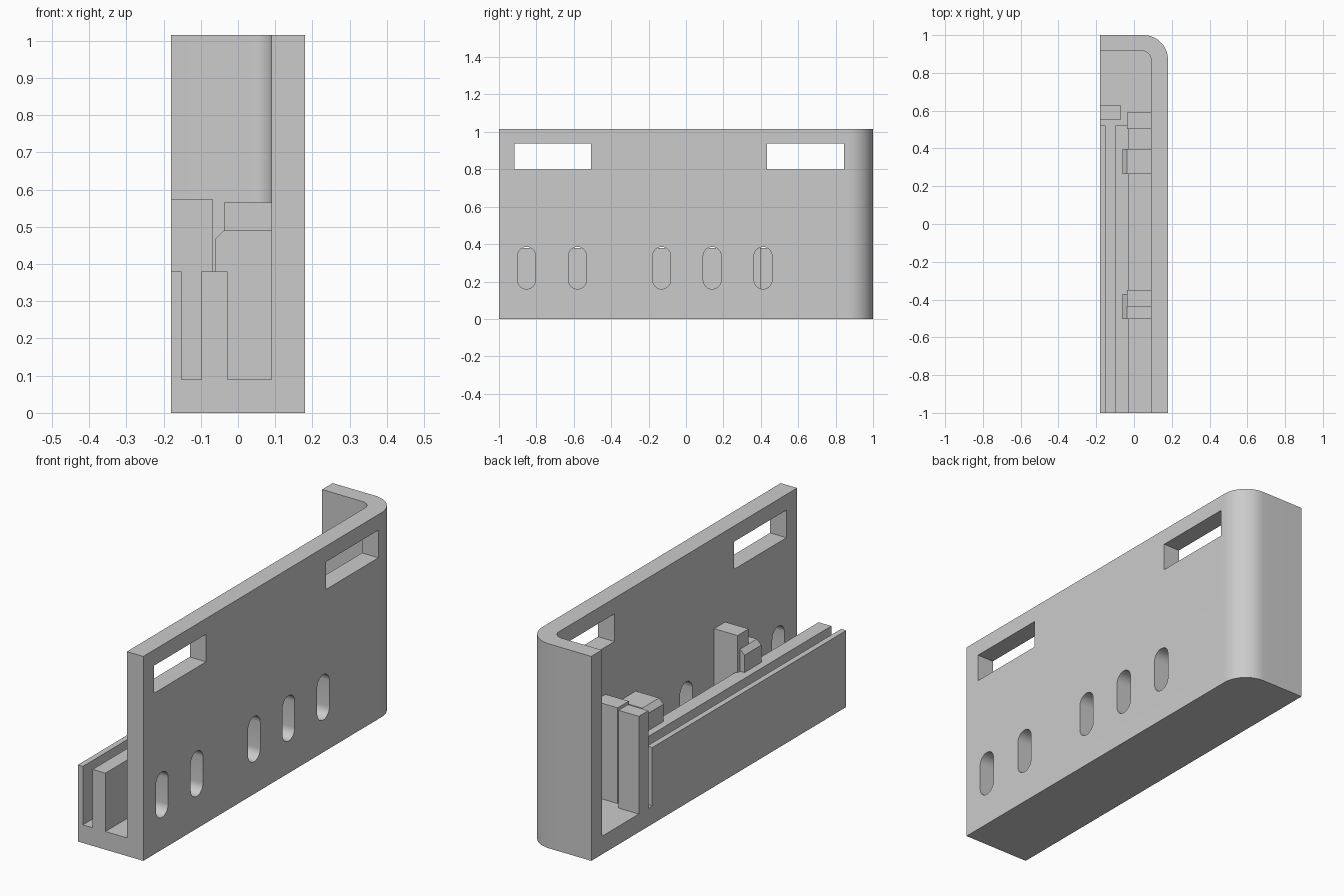
import bpy
import bmesh
from math import cos, sin, pi, radians

cube = bpy.data.objects.get("Cube")
if cube:
    bpy.data.objects.remove(cube, do_unlink=True)

grey = bpy.data.materials.new("light grey")
grey.use_nodes = True
grey.diffuse_color = (0.6, 0.6, 0.6, 1)
grey.node_tree.nodes["Principled BSDF"].inputs["Base Color"].default_value = (0.6, 0.6, 0.6, 1)

FLOOR, TOP = 0.09, 1.015
LEFT, RIGHT, WALL = -0.18, 0.18, 0.09


def prism(name, profile, lo, hi, place):
    """Extrude a 2D profile from lo to hi; place maps (a, b, depth) to xyz."""
    bm = bmesh.new()
    ends = [[bm.verts.new(place(a, b, d)) for a, b in profile] for d in (lo, hi)]
    for ring in ends:
        bm.faces.new(ring)
    n = len(profile)
    for i in range(n):
        j = (i + 1) % n
        bm.faces.new((ends[0][i], ends[0][j], ends[1][j], ends[1][i]))
    bmesh.ops.recalc_face_normals(bm, faces=bm.faces)
    mesh = bpy.data.meshes.new(name)
    bm.to_mesh(mesh)
    bm.free()
    mesh.materials.append(grey)
    obj = bpy.data.objects.new(name, mesh)
    bpy.context.collection.objects.link(obj)
    return obj


def along_x(a, b, d):
    return (d, a, b)


def along_y(a, b, d):
    return (a, d, b)


def along_z(a, b, d):
    return (a, b, d)


def box(name, x, y, z):
    return prism(name, [(x[0], y[0]), (x[1], y[0]), (x[1], y[1]), (x[0], y[1])], z[0], z[1], along_z)


def arc(cx, cy, r, start, end, steps=16):
    angles = [start + (end - start) * i / steps for i in range(steps + 1)]
    return [(cx + r * cos(t), cy + r * sin(t)) for t in angles]


def rounded_plan(x0, x1, y0, y1, r):
    """Rectangle with its back left corner rounded."""
    return [(x0, y0), (x1, y0)] + arc(x1 - r, y1 - r, r, 0, pi / 2) + [(x0, y1)]


def cut(target, cutter):
    cutter.hide_render = True
    mod = target.modifiers.new("cut", "BOOLEAN")
    mod.operation = "DIFFERENCE"
    mod.solver = "EXACT"
    mod.object = cutter
    bpy.context.view_layer.objects.active = target
    bpy.ops.object.modifier_apply(modifier=mod.name)
    bpy.data.objects.remove(cutter, do_unlink=True)


# Housing: floor, tall side wall and back wall with a rounded corner
housing = prism("housing", rounded_plan(LEFT, RIGHT, -1, 1, 0.13), 0, TOP, along_z)
cut(housing, prism("cavity_cutter", rounded_plan(-0.4, WALL, -1.2, 0.917, 0.05), FLOOR, 1.2, along_z))

# Rectangular windows near the top of the side wall
for y0, y1 in ((-0.917, -0.507), (0.433, 0.845)):
    cut(housing, box("window_cutter", (0, 0.3), (y0, y1), (0.8, 0.937)))

# Vertical round-ended slots low in the side wall
r = 0.048
for y in (-0.853, -0.58, -0.13, 0.14, 0.412):
    outline = arc(y, 0.385 - r, r, 0, pi) + arc(y, 0.16 + r, r, pi, 2 * pi)
    cut(housing, prism("slot_cutter", outline, 0.05, 0.3, along_x))

# Two low rails with a channel between them
box("outer_rail", (LEFT, -0.152), (-1, 0.522), (FLOOR, 0.38))
box("inner_rail", (-0.098, -0.028), (-1, 0.522), (FLOOR, 0.38))

# Post at the end of the channel
box("end_post", (LEFT, -0.068), (0.552, 0.627), (FLOOR, 0.575))

# Ribs and chamfered clips on the inside of the side wall
for side, rib_y, clip_y in (("front", (-0.437, -0.35), (-0.502, -0.37)),
                            ("back", (0.503, 0.59), (0.265, 0.397))):
    box(side + "_rib", (-0.038, WALL), rib_y, (FLOOR, 0.565))
    clip = [(WALL, FLOOR), (WALL, 0.49), (-0.038, 0.49), (-0.062, 0.466), (-0.062, FLOOR)]
    prism(side + "_clip", clip, clip_y[0], clip_y[1], along_y)

# Smooth the rounded corner and slot ends, keep edges sharp
bpy.ops.object.select_all(action="DESELECT")
housing.select_set(True)
bpy.context.view_layer.objects.active = housing
bpy.ops.object.shade_smooth_by_angle(angle=radians(30))
